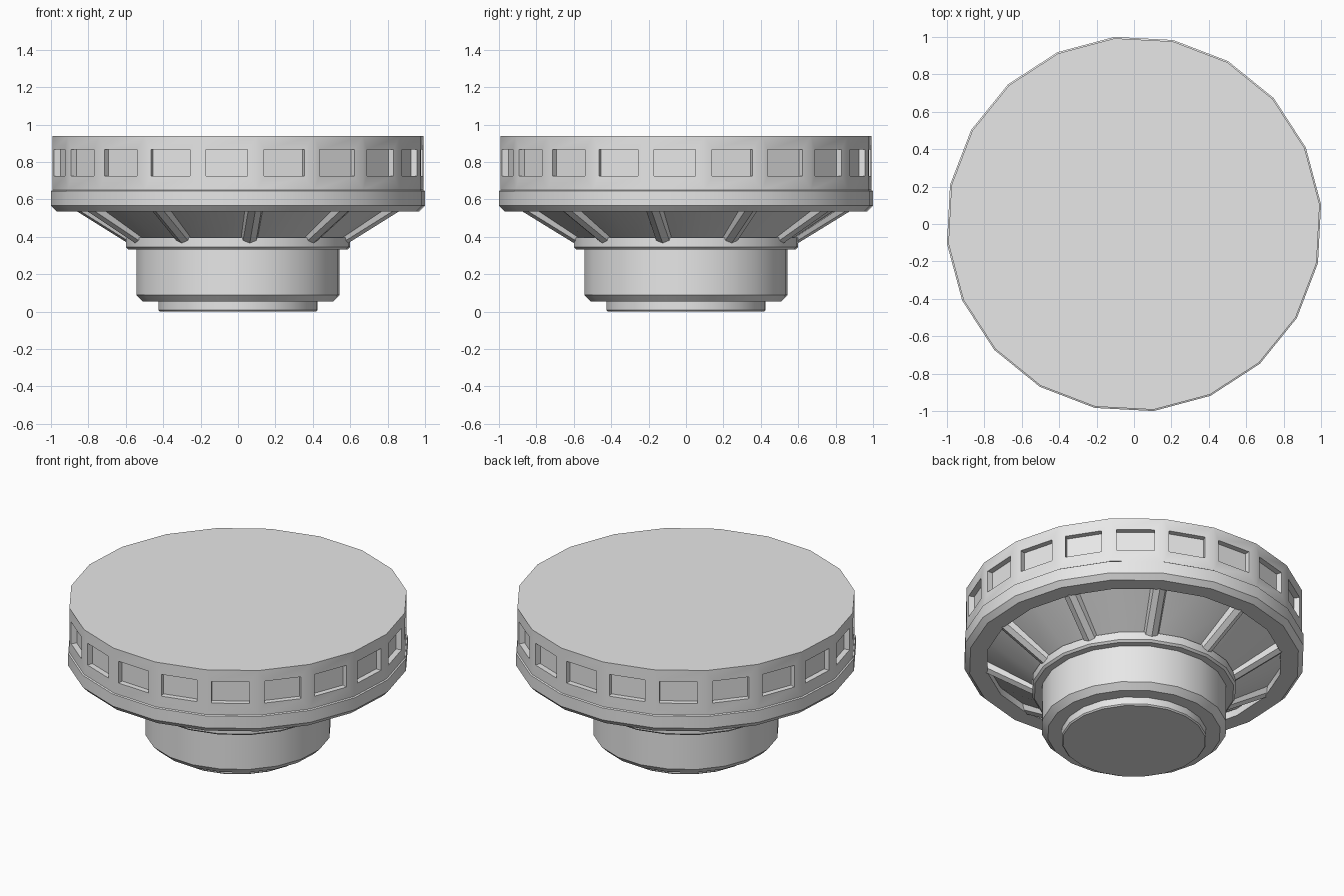
import bpy, bmesh, math
from mathutils import Vector, Matrix

SIDES = 20
PHASE = math.radians(6)

if "Cube" in bpy.data.objects:
    bpy.data.objects.remove(bpy.data.objects["Cube"], do_unlink=True)

GREY = (0.8, 0.8, 0.8, 1)
grey = bpy.data.materials.new("light_grey")
grey.use_nodes = True
grey.diffuse_color = GREY
grey.node_tree.nodes["Principled BSDF"].inputs["Base Color"].default_value = GREY


def finish(name, bm):
    """Turn a bmesh into a smooth-by-angle object."""
    bmesh.ops.recalc_face_normals(bm, faces=bm.faces)
    mesh = bpy.data.meshes.new(name)
    bm.to_mesh(mesh)
    bm.free()
    mesh.materials.append(grey)
    obj = bpy.data.objects.new(name, mesh)
    bpy.context.collection.objects.link(obj)
    bpy.ops.object.select_all(action='DESELECT')
    obj.select_set(True)
    bpy.context.view_layer.objects.active = obj
    bpy.ops.object.shade_smooth_by_angle(angle=math.radians(30))
    return obj


def lathe(profile):
    """Revolve (radius, height) points and cap both ends."""
    bm = bmesh.new()
    rings = []
    for r, z in profile:
        rings.append([bm.verts.new((r * math.cos(PHASE + math.tau * i / SIDES),
                                    r * math.sin(PHASE + math.tau * i / SIDES), z))
                      for i in range(SIDES)])
    walls = []
    for low, high in zip(rings, rings[1:]):
        for i in range(SIDES):
            j = (i + 1) % SIDES
            walls.append(bm.faces.new((low[i], low[j], high[j], high[i])))
    bm.faces.new(rings[0][::-1])
    bm.faces.new(rings[-1])
    bm.normal_update()
    return bm, walls


# Stacked turned parts, bottom to top
parts = {
    "foot": [(0.42, 0), (0.428, 0.008), (0.428, 0.06)],
    "neck": [(0.51, 0.053), (0.547, 0.09), (0.547, 0.34)],
    "flange": [(0.59, 0.333), (0.603, 0.345), (0.603, 0.395)],
    "cone": [(0.58, 0.39), (0.885, 0.59)],
    "rim": [(0.87, 0.62), (0.87, 0.535), (0.975, 0.535),
            (1.0055, 0.567), (1.0055, 0.645), (0.99, 0.652)],
}
for name, profile in parts.items():
    finish(name, lathe(profile)[0])

# Drum with one recessed window on each side
bm, walls = lathe([(0.998, 0.65), (0.998, 0.94)])
bmesh.ops.inset_individual(bm, faces=walls, thickness=0.03)
for face in walls:
    middle = face.calc_center_median()
    across = Vector((0, 0, 1)).cross(face.normal).normalized()
    for v in face.verts:
        side = math.copysign(0.112, (v.co - middle).dot(across))
        height = math.copysign(0.0705, v.co.z - middle.z)
        v.co = middle + across * (side - 0.009) + Vector((0, 0, height))
bmesh.ops.inset_individual(bm, faces=walls, thickness=0, depth=-0.035)
finish("drum", bm)

# Sloping ribs between flange and rim
RIBS = 10
start, end = Vector((0.565, 0, 0.402)), Vector((0.93, 0, 0.625))
slope = end - start
place = Matrix.Translation((start + end) / 2) @ slope.to_track_quat('Z', 'Y').to_matrix().to_4x4()
bm = bmesh.new()
for i in range(RIBS):
    turn = Matrix.Rotation(math.radians(24) + math.tau * i / RIBS, 4, 'Z')
    bmesh.ops.create_cone(bm, cap_ends=True, segments=8, radius1=0.05, radius2=0.05,
                          depth=slope.length, matrix=turn @ place)
finish("ribs", bm)
